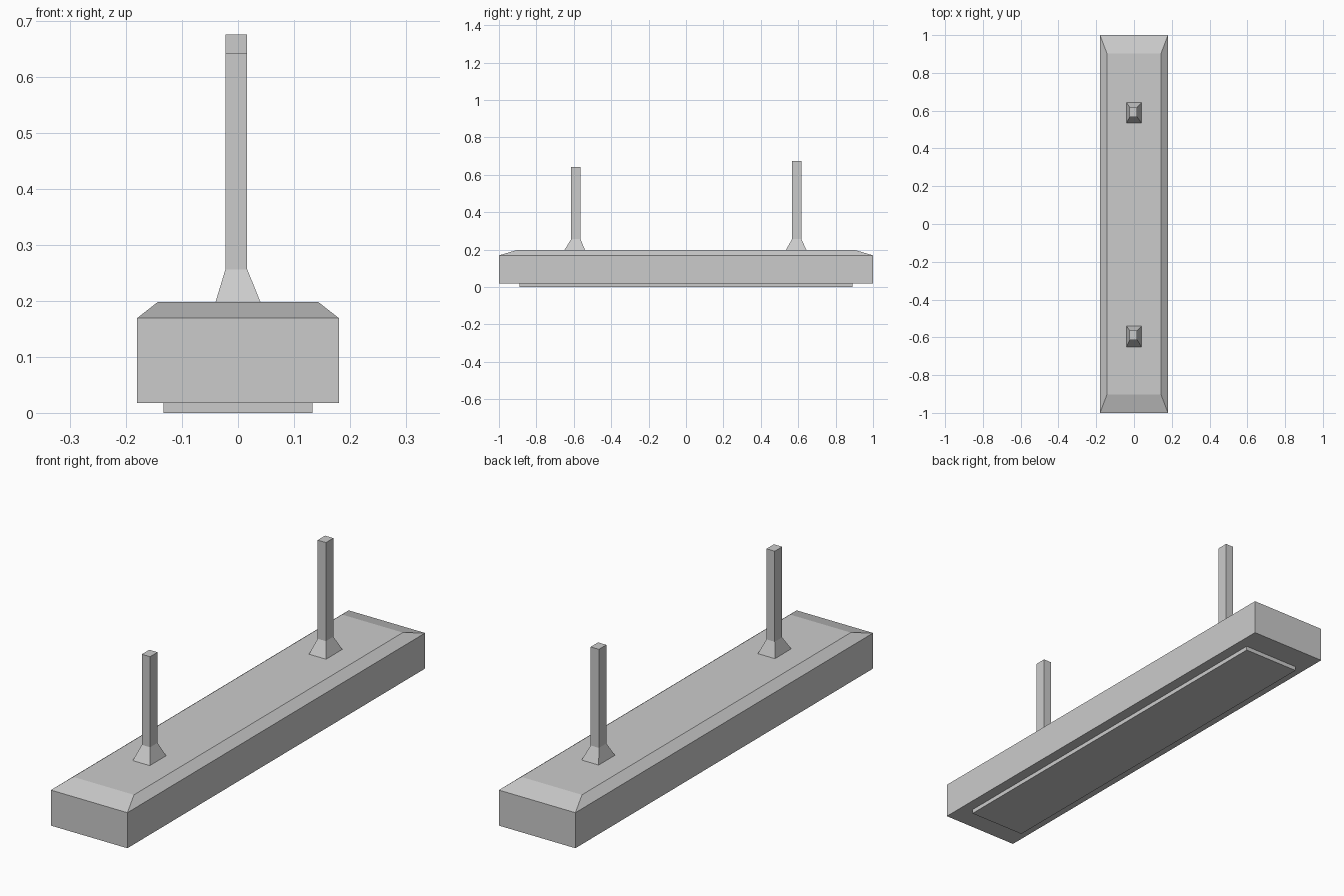
import bpy
import bmesh

if "Cube" in bpy.data.objects:
    bpy.data.objects.remove(bpy.data.objects["Cube"])


def loft(name, sections):
    """Closed solid through rectangles (cx, cy, half_x, half_y, z), bottom to top."""
    bm = bmesh.new()
    rings = []
    for cx, cy, hx, hy, z in sections:
        rings.append([bm.verts.new((cx + sx * hx, cy + sy * hy, z))
                      for sx, sy in ((-1, -1), (1, -1), (1, 1), (-1, 1))])
    bm.faces.new(rings[0][::-1])
    bm.faces.new(rings[-1])
    for a, b in zip(rings, rings[1:]):
        for i in range(4):
            j = (i + 1) % 4
            bm.faces.new((a[i], a[j], b[j], b[i]))
    mesh = bpy.data.meshes.new(name)
    bm.to_mesh(mesh)
    bm.free()
    obj = bpy.data.objects.new(name, mesh)
    bpy.context.collection.objects.link(obj)
    return obj


# Housing with a bevelled top
loft("housing", [(0, 0, 0.18, 1.0, 0.018),
                 (0, 0, 0.18, 1.0, 0.169),
                 (0, 0, 0.143, 0.903, 0.198)])

# Shallow panel underneath
loft("bottom_panel", [(0, 0, 0.133, 0.89, 0.0),
                      (0, 0, 0.133, 0.89, 0.018)])

# Hanging posts with flared feet; the back one is slightly taller
for name, foot_y, post_y, top in (("front_post", -0.595, -0.589, 0.641),
                                  ("back_post", 0.589, 0.592, 0.675)):
    loft(name, [(0, foot_y, 0.04, 0.055, 0.198),
                (-0.003, post_y, 0.0195, 0.025, 0.256),
                (-0.003, post_y, 0.0195, 0.025, top)])
